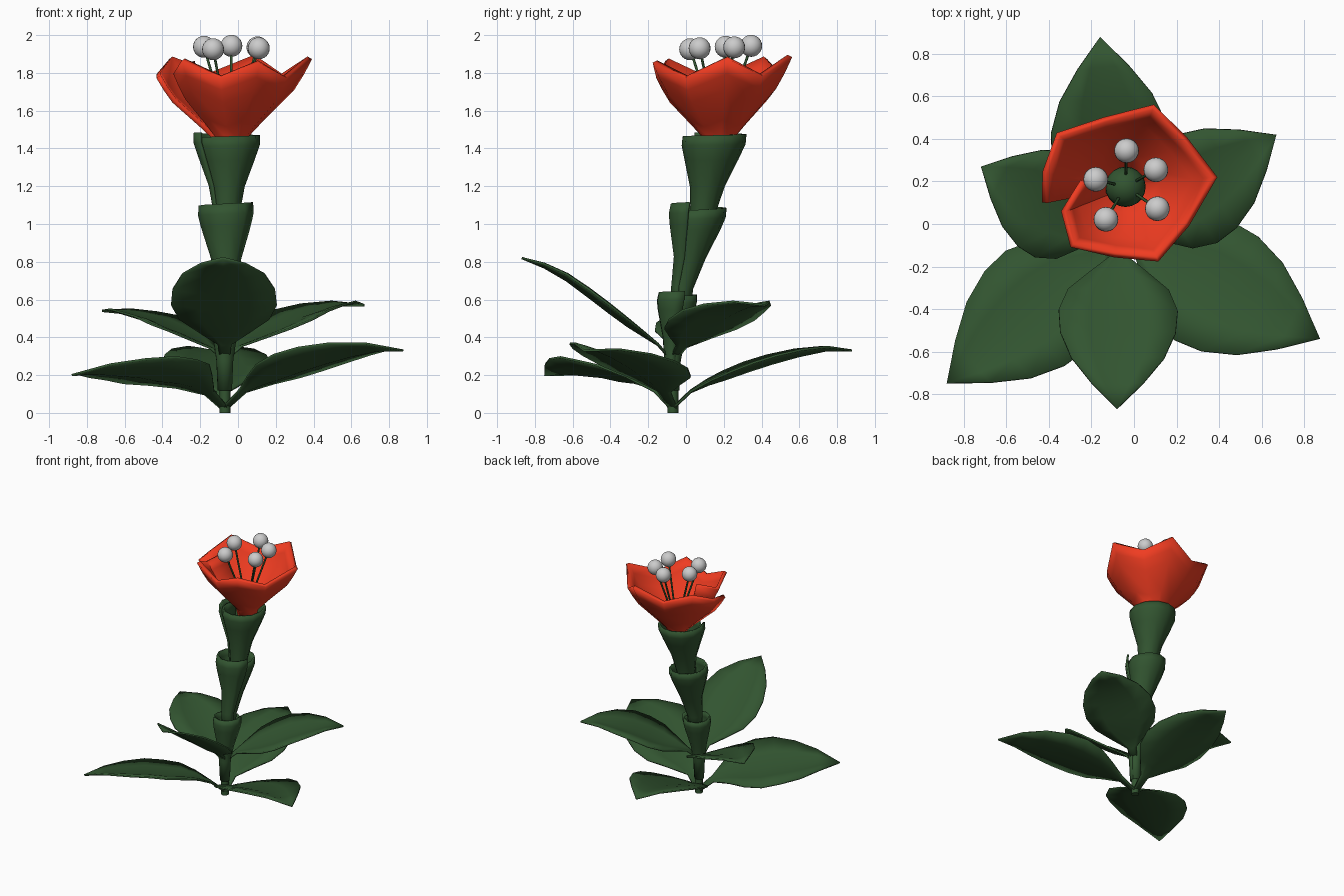
import bpy, math
from mathutils import Vector

if "Cube" in bpy.data.objects:
    bpy.data.objects.remove(bpy.data.objects["Cube"])


def mat(name, rgb):
    m = bpy.data.materials.new(name)
    m.diffuse_color = (*rgb, 1)
    m.use_nodes = True
    m.node_tree.nodes["Principled BSDF"].inputs["Base Color"].default_value = m.diffuse_color
    return m


GREEN = mat("leaf_green", (0.032, 0.09, 0.03))
RED = mat("petal_red", (0.87, 0.045, 0.015))


def smooth(ob, angle=50):
    bpy.ops.object.select_all(action='DESELECT')
    ob.select_set(True)
    bpy.context.view_layer.objects.active = ob
    bpy.ops.object.shade_smooth_by_angle(angle=math.radians(angle))


def grid(name, rows, material, thick, offset=0.0):
    """Sheet from rows of points, given thickness."""
    n = len(rows[0])
    verts = [p for r in rows for p in r]
    faces = [(i * n + j, i * n + j + 1, (i + 1) * n + j + 1, (i + 1) * n + j)
             for i in range(len(rows) - 1) for j in range(n - 1)]
    me = bpy.data.meshes.new(name)
    me.from_pydata(verts, [], faces)
    me.materials.append(material)
    ob = bpy.data.objects.new(name, me)
    bpy.context.collection.objects.link(ob)
    weld = ob.modifiers.new("weld", 'WELD')
    weld.merge_threshold = 0.0005
    sol = ob.modifiers.new("thickness", 'SOLIDIFY')
    sol.thickness = thick
    sol.offset = offset
    smooth(ob)
    return ob


def tube(name, pts, radius, material):
    cu = bpy.data.curves.new(name, 'CURVE')
    cu.dimensions = '3D'
    cu.bevel_depth = radius
    cu.bevel_resolution = 2
    cu.use_fill_caps = True
    sp = cu.splines.new('POLY')
    sp.points.add(len(pts) - 1)
    for p, co in zip(sp.points, pts):
        p.co = (*co, 1)
    cu.materials.append(material)
    ob = bpy.data.objects.new(name, cu)
    bpy.context.collection.objects.link(ob)


def ball(name, loc, r, material=None):
    bpy.ops.mesh.primitive_uv_sphere_add(segments=20, ring_count=12, radius=r, location=loc)
    ob = bpy.context.object
    ob.name = name
    if material:
        ob.data.materials.append(material)
    smooth(ob, 60)


# Leaves: tip position, half width, roll, midrib heights along the length
T = [0, 0.1, 0.2, 0.3, 0.42, 0.55, 0.7, 0.85, 1]
W = [0.08, 0.13, 0.5, 0.85, 1, 0.97, 0.78, 0.43, 0]
BASE = Vector((-0.07, -0.07))


def leaf(name, tip, half, roll, zs, fold=0.16):
    d = Vector(tip) - BASE
    p = Vector((-d.y, d.x)).normalized()
    rows = []
    for t, w, z in zip(T, W, zs):
        row = []
        for s in (-1, -0.5, 0, 0.5, 1):
            q = BASE + d * t + p * (half * w * s)
            lift = half * w * (fold * abs(s) ** 0.8 + roll * s)
            row.append((q.x, q.y, z + lift))
        rows.append(row)
    grid(name, rows, GREEN, 0.012)


leaf("lower_leaf_back", (-0.16, 0.88), 0.28, 0, [0.02, 0.11, 0.15, 0.18, 0.22, 0.26, 0.30, 0.33, 0.33])
leaf("lower_leaf_right", (0.875, -0.54), 0.31, -0.12, [0.02, 0.11, 0.15, 0.18, 0.22, 0.26, 0.30, 0.33, 0.33])
leaf("lower_leaf_left", (-0.88, -0.75), 0.30, 0.2, [0.02, 0.10, 0.14, 0.16, 0.17, 0.19, 0.20, 0.21, 0.20])
leaf("upper_leaf_right", (0.67, 0.42), 0.27, 0, [0.28, 0.35, 0.38, 0.41, 0.45, 0.50, 0.54, 0.57, 0.57])
leaf("upper_leaf_front", (-0.08, -0.87), 0.28, 0, [0.27, 0.36, 0.41, 0.46, 0.53, 0.61, 0.70, 0.77, 0.82])
leaf("upper_leaf_left", (-0.72, 0.27), 0.26, 0, [0.28, 0.34, 0.37, 0.40, 0.43, 0.47, 0.50, 0.53, 0.54])


# Stem core and rolled sheaths
tube("stem", [(-0.07, -0.07, 0), (-0.07, -0.07, 0.3), (-0.065, -0.03, 0.6), (-0.06, 0.07, 1.0),
              (-0.05, 0.14, 1.35), (-0.04, 0.18, 1.5)], 0.029, GREEN)


def sheath(name, rings, start, slant):
    """Rolled funnel: rings of (x, y, z, radius), wound a bit past one turn."""
    n = 14
    top = len(rings) - 1
    rows = []
    for i, (x, y, z, r) in enumerate(rings):
        row = []
        for j in range(n + 1):
            u = j / n
            a = math.radians(start - 425 * u)
            rr = r * (1.04 - 0.22 * max(0, u - 0.55) / 0.45)
            row.append((x + rr * math.cos(a), y + rr * math.sin(a), z + slant * (0.5 - u) * i / top))
        rows.append(row)
    grid(name, rows, GREEN, 0.015)


sheath("lower_sheath", [(-0.07, -0.07, 0.12, 0.03), (-0.07, -0.07, 0.28, 0.037), (-0.07, -0.06, 0.40, 0.055),
                        (-0.065, -0.05, 0.54, 0.09), (-0.065, -0.045, 0.59, 0.1), (-0.065, -0.04, 0.63, 0.095)], 20, 0.03)
sheath("middle_sheath", [(-0.065, -0.03, 0.5, 0.04), (-0.065, -0.02, 0.66, 0.05), (-0.06, 0.02, 0.82, 0.075),
                         (-0.06, 0.05, 0.98, 0.125), (-0.06, 0.06, 1.04, 0.14), (-0.06, 0.068, 1.09, 0.137)], -20, 0.05)
sheath("upper_sheath", [(-0.06, 0.08, 0.95, 0.045), (-0.06, 0.09, 1.07, 0.062), (-0.06, 0.11, 1.2, 0.085),
                        (-0.06, 0.13, 1.34, 0.135), (-0.06, 0.14, 1.42, 0.162), (-0.06, 0.145, 1.47, 0.162)], 215, 0.03)

# Rolled red flower: zigzag rim wound clockwise, overlapping on the left
RIM = [(-0.42, 0.10, 1.78), (-0.42, 0.24, 1.80), (-0.355, 0.42, 1.88), (-0.14, 0.49, 1.80),
       (0.09, 0.55, 1.89), (0.24, 0.40, 1.79), (0.38, 0.22, 1.88), (0.25, 0.0, 1.78),
       (0.11, -0.165, 1.86), (-0.09, -0.145, 1.78), (-0.29, -0.1, 1.87), (-0.33, 0.06, 1.80),
       (-0.24, 0.2, 1.86)]
C = Vector((-0.04, 0.175, 1.38))
rows = []
for f, h in ((0.14, 0), (0.2, 0.18), (0.4, 0.36), (0.78, 0.68), (0.9, 0.84), (1, 1)):
    rows.append([(C.x + (x - C.x) * f, C.y + (y - C.y) * f, C.z + (z - C.z) * h) for x, y, z in RIM])
grid("flower_petals", rows, RED, 0.028)

# Pistil dome and stamens
ball("flower_centre", (-0.04, 0.175, 1.56), 0.095, GREEN)
for i, (x, y, z) in enumerate([(-0.18, 0.21, 1.938), (-0.035, 0.345, 1.943), (0.103, 0.255, 1.935),
                               (0.11, 0.072, 1.93), (-0.132, 0.022, 1.925)]):
    tip = Vector((x, y, z))
    foot = Vector((C.x + (x - C.x) * 0.3, C.y + (y - C.y) * 0.3, 1.6))
    tube(f"filament_{i + 1}", [foot, tip], 0.007, GREEN)
    ball(f"anther_{i + 1}", tip, 0.058)
